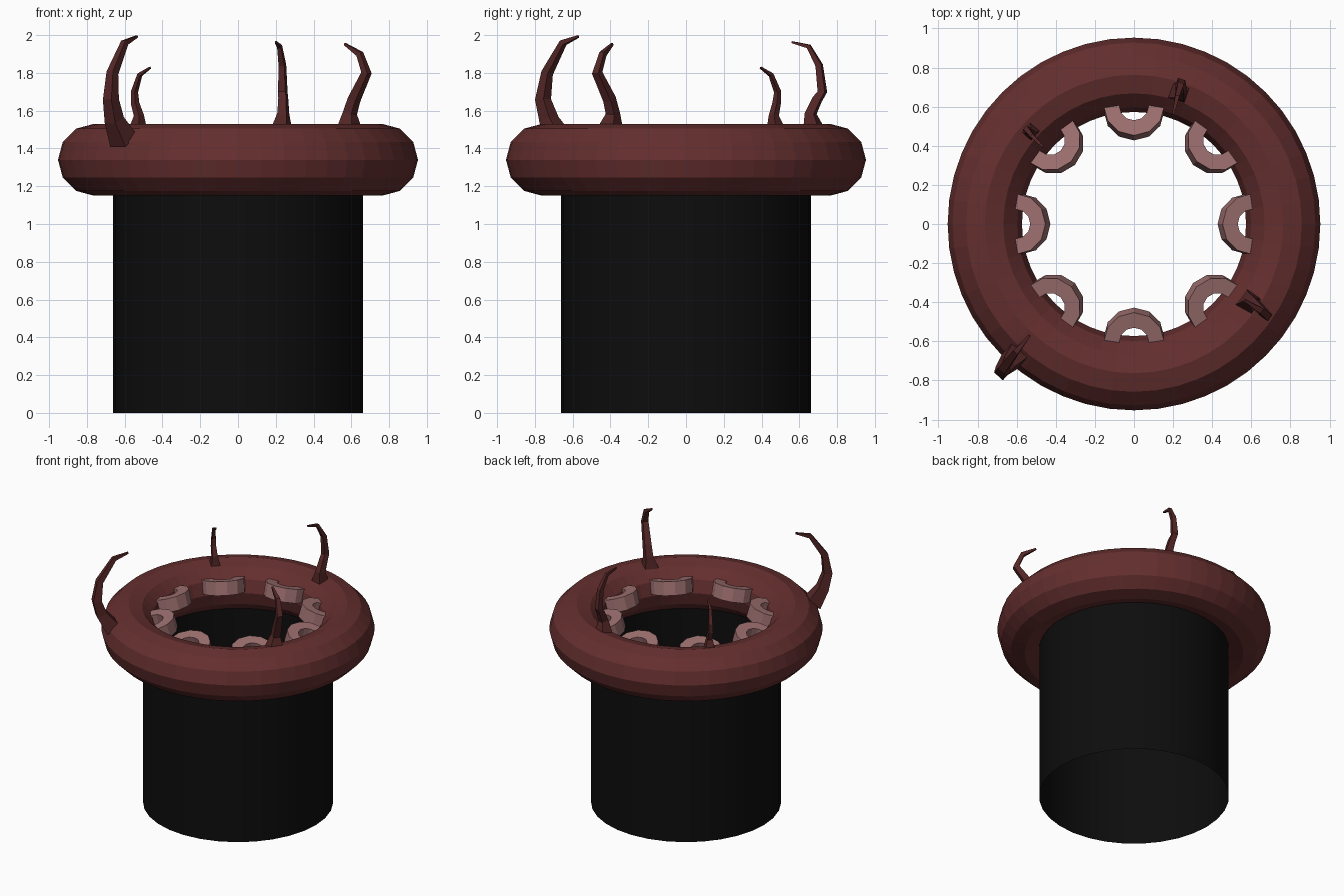
import bpy, bmesh, math
from mathutils import Vector, Matrix

if "Cube" in bpy.data.objects:
    bpy.data.objects.remove(bpy.data.objects["Cube"])


def material(name, rgb):
    m = bpy.data.materials.new(name)
    m.diffuse_color = (*rgb, 1)
    m.use_nodes = True
    m.node_tree.nodes["Principled BSDF"].inputs["Base Color"].default_value = m.diffuse_color
    return m


BLACK = material("black", (0.004, 0.004, 0.004))
FLESH = material("dark_red", (0.13, 0.028, 0.028))
DARK = material("deep_red", (0.09, 0.02, 0.02))
PINK = material("pink", (0.34, 0.16, 0.16))


def make(name, bm, mat):
    bmesh.ops.recalc_face_normals(bm, faces=bm.faces)
    me = bpy.data.meshes.new(name)
    bm.to_mesh(me)
    bm.free()
    me.materials.append(mat)
    ob = bpy.data.objects.new(name, me)
    bpy.context.collection.objects.link(ob)
    return ob


def ring(bm, profile, n, matrix=Matrix()):
    """Revolve a closed (radius, z) profile around z."""
    loops = []
    for i in range(n):
        a = 2 * math.pi * i / n
        loops.append([bm.verts.new(matrix @ Vector((r * math.cos(a), r * math.sin(a), z)))
                      for r, z in profile])
    for i in range(n):
        p, q = loops[i], loops[(i + 1) % n]
        for j in range(len(profile)):
            k = (j + 1) % len(profile)
            bm.faces.new((p[j], q[j], q[k], p[k]))


# open tube body
bm = bmesh.new()
bmesh.ops.create_cone(bm, cap_ends=False, segments=32, radius1=0.663, radius2=0.663,
                      depth=1.3, matrix=Matrix.Translation((0, 0, 0.65)))
body = make("tube_body", bm, BLACK)
for p in body.data.polygons:
    p.use_smooth = True

# fat lip around the top
bm = bmesh.new()
ring(bm, [(0.763 + 0.19 * math.cos(math.radians(30 * j)),
           1.34 + 0.19 * math.sin(math.radians(30 * j))) for j in range(12)], 48)
make("lip_ring", bm, FLESH)

# eight tilted suckers on the inside of the lip
for i in range(8):
    bm = bmesh.new()
    m = (Matrix.Rotation(i * math.pi / 4, 4, 'Z') @ Matrix.Translation((0.59, 0, 1.4))
         @ Matrix.Rotation(math.radians(15), 4, 'Y'))
    ring(bm, [(0.075, -0.05), (0.155, -0.05), (0.155, 0.05), (0.075, 0.05)], 12, m)
    make(f"sucker_{i + 1}", bm, PINK)


def tentacle(name, path, widths):
    """Square section swept along a path, one side facing the centre."""
    pts = [Vector(p) for p in path]
    out = Vector((pts[0].x, pts[0].y, 0)).normalized()
    side = Vector((-out.y, out.x, 0))
    bm = bmesh.new()
    prev = None
    for i, (p, w) in enumerate(zip(pts, widths)):
        t = (pts[min(i + 1, len(pts) - 1)] - pts[max(i - 1, 0)]).normalized()
        u = (side - t * side.dot(t)).normalized()
        v = t.cross(u)
        cur = [bm.verts.new(p + (u * a + v * b) * w / 2)
               for a, b in ((1, 1), (-1, 1), (-1, -1), (1, -1))]
        if prev:
            for j in range(4):
                bm.faces.new((prev[j], prev[(j + 1) % 4], cur[(j + 1) % 4], cur[j]))
        else:
            bm.faces.new(cur)
        prev = cur
    bm.faces.new(prev)
    make(name, bm, DARK)


# four hooked tentacles
tentacle("tentacle_front_left",
         [(-0.605, -0.67, 1.44), (-0.655, -0.725, 1.55), (-0.673, -0.757, 1.66),
          (-0.665, -0.735, 1.80), (-0.60, -0.65, 1.96), (-0.535, -0.57, 1.993)],
         (0.11, 0.075, 0.06, 0.045, 0.03, 0.012))
tentacle("tentacle_right",
         [(0.59, -0.40, 1.50), (0.592, -0.387, 1.585), (0.615, -0.405, 1.66),
          (0.68, -0.47, 1.80), (0.645, -0.44, 1.90), (0.565, -0.39, 1.953)],
         (0.10, 0.055, 0.05, 0.04, 0.03, 0.012))
tentacle("tentacle_back",
         [(0.23, 0.675, 1.50), (0.24, 0.66, 1.585), (0.24, 0.695, 1.66),
          (0.237, 0.722, 1.70), (0.235, 0.705, 1.84), (0.22, 0.65, 1.94), (0.20, 0.56, 1.963)],
         (0.09, 0.05, 0.043, 0.04, 0.032, 0.022, 0.01))
tentacle("tentacle_left",
         [(-0.53, 0.475, 1.50), (-0.525, 0.465, 1.575), (-0.545, 0.48, 1.64),
          (-0.548, 0.485, 1.70), (-0.52, 0.45, 1.79), (-0.465, 0.395, 1.828)],
         (0.07, 0.038, 0.032, 0.027, 0.02, 0.01))
